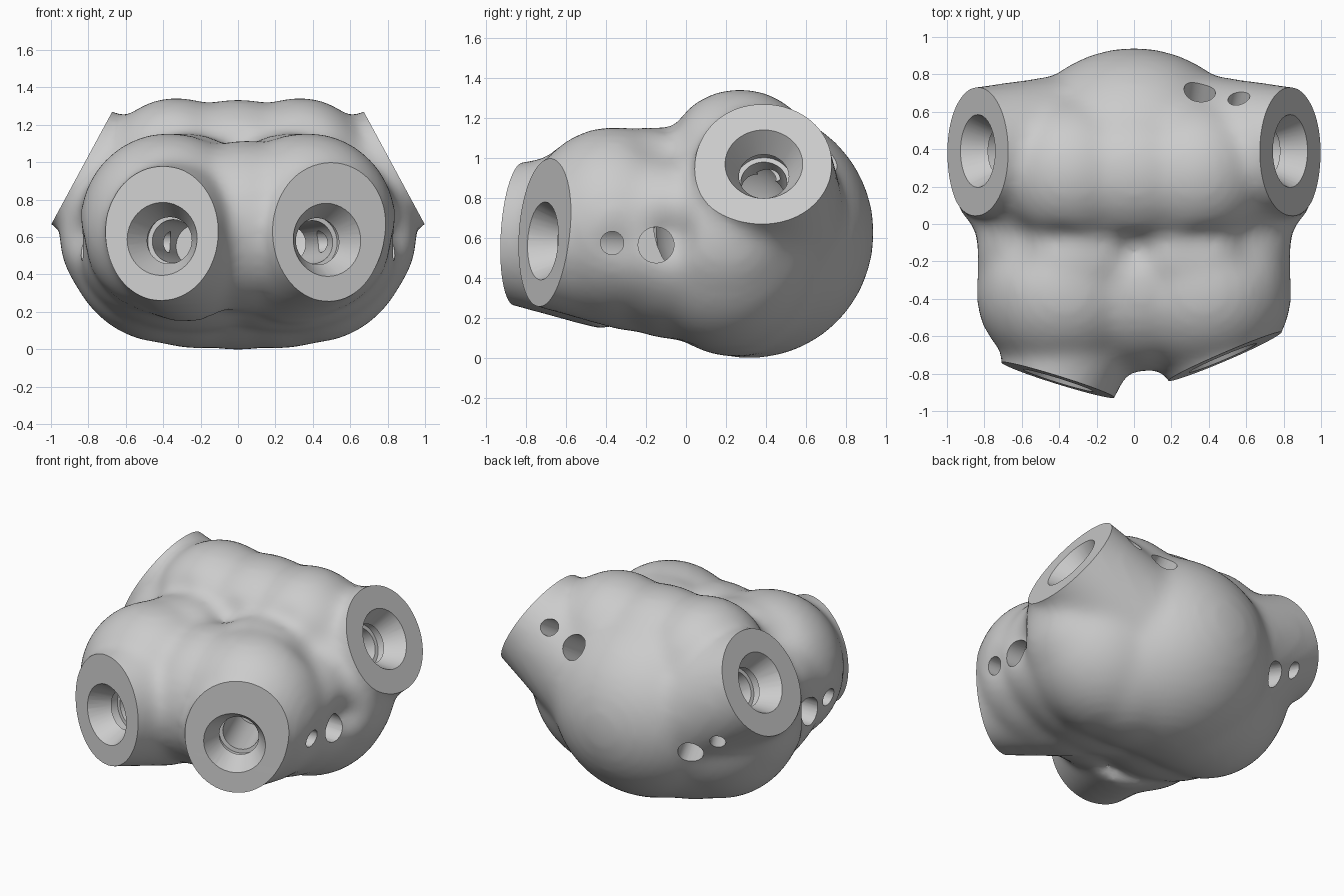
import bpy, bmesh, math
from mathutils import Vector, Matrix

old = bpy.data.objects.get("Cube")
if old:
    bpy.data.objects.remove(old, do_unlink=True)

grey = bpy.data.materials.new("light grey")
grey.use_nodes = True
colour = (0.6, 0.6, 0.6, 1)
grey.diffuse_color = colour
grey.node_tree.nodes["Principled BSDF"].inputs["Base Color"].default_value = colour


def ball(bm, centre, radii):
    m = Matrix.Translation(centre) @ Matrix.Diagonal((*radii, 1))
    bmesh.ops.create_uvsphere(bm, u_segments=32, v_segments=20, radius=1, matrix=m)


def tube(bm, start, end, r1, r2, stretch=1.0, sides=32):
    a, b = Vector(start), Vector(end)
    turn = (b - a).to_track_quat('Z', 'Y').to_matrix().to_4x4()
    m = Matrix.Translation((a + b) / 2) @ turn @ Matrix.Diagonal((1, stretch, 1, 1))
    bmesh.ops.create_cone(bm, cap_ends=True, segments=sides, radius1=r1, radius2=r2,
                          depth=(b - a).length, matrix=m)


def lathe(bm, origin, axis, profile, sides=40):
    turn = axis.to_track_quat('Z', 'Y')
    rings = []
    for depth, r in profile:
        angles = [math.tau * i / sides for i in range(sides)]
        rings.append([bm.verts.new(origin + turn @ Vector(
            (r * math.cos(a), r * math.sin(a), depth))) for a in angles])
    for lo, hi in zip(rings, rings[1:]):
        for i in range(sides):
            j = (i + 1) % sides
            bm.faces.new((lo[i], lo[j], hi[j], hi[i]))
    bm.faces.new(rings[0][::-1])
    bm.faces.new(rings[-1])


def make_object(name, bm):
    bmesh.ops.recalc_face_normals(bm, faces=bm.faces[:])
    mesh = bpy.data.meshes.new(name)
    bm.to_mesh(mesh)
    bm.free()
    obj = bpy.data.objects.new(name, mesh)
    bpy.context.collection.objects.link(obj)
    return obj


def bake(obj):
    bpy.context.view_layer.update()
    graph = bpy.context.evaluated_depsgraph_get()
    mesh = bpy.data.meshes.new_from_object(obj.evaluated_get(graph))
    obj.modifiers.clear()
    obj.data = mesh


def carve(obj, name, bm):
    cutter = make_object(name, bm)
    cutter.hide_render = True
    mod = obj.modifiers.new(name, 'BOOLEAN')
    mod.operation = 'DIFFERENCE'
    mod.solver = 'MANIFOLD'
    mod.object = cutter
    bake(obj)
    bpy.data.objects.remove(cutter, do_unlink=True)


# Ports: rim centre, outward direction, rim radius, vertical stretch, inner flare, bore drop
ports = [
    (Vector((0.475, -0.715, 0.615)), Vector((0.39, -0.92, 0.06)).normalized(), 0.305, 1.15, 1.32, 0.03),
    (Vector((-0.405, -0.835, 0.62)), Vector((-0.297, -0.955, 0.06)).normalized(), 0.305, 1.15, 1.32, 0.03),
    (Vector((0.835, 0.39, 0.97)), Vector((0.88, 0, 0.476)).normalized(), 0.345, 1.0, 1.18, 0),
    (Vector((-0.835, 0.39, 0.97)), Vector((-0.88, 0, 0.476)).normalized(), 0.345, 1.0, 1.18, 0),
]

# Rounded body masses: central ones, then mirrored pairs
bm = bmesh.new()
ball(bm, (0, 0.32, 0.625), (0.66, 0.625, 0.63))
ball(bm, (0, 0.27, 0.88), (0.5, 0.42, 0.46))
ball(bm, (0.04, -0.34, 0.66), (0.4, 0.45, 0.46))
for s in (-1, 1):
    # lower rear belly
    ball(bm, (s * 0.38, 0.2, 0.6), (0.55, 0.5, 0.57))
    ball(bm, (s * 0.22, 0.25, 0.56), (0.55, 0.5, 0.56))
    ball(bm, (s * 0.62, 0.2, 0.62), (0.34, 0.38, 0.41))
    # upper rear chamber
    ball(bm, (s * 0.33, 0.27, 0.9), (0.42, 0.42, 0.45))
    # waist
    ball(bm, (s * 0.25, -0.05, 0.55), (0.62, 0.46, 0.46))
    ball(bm, (s * 0.5, -0.1, 0.62), (0.38, 0.4, 0.42))
    ball(bm, (s * 0.3, -0.17, 0.7), (0.5, 0.36, 0.46))
    # front lobe
    ball(bm, (s * 0.37, -0.36, 0.67), (0.48, 0.46, 0.49))
    ball(bm, (s * 0.36, -0.42, 0.7), (0.4, 0.28, 0.45))
for centre, out, radius, stretch, flare, drop in ports:
    tube(bm, centre + out * 0.2, centre - out * 0.5, radius * 0.93, radius * flare, stretch)
body = make_object("body", bm)

# Fuse and soften the masses
fuse = body.modifiers.new("fuse", 'REMESH')
fuse.mode = 'VOXEL'
fuse.voxel_size = 0.03
soften = body.modifiers.new("soften", 'SMOOTH')
soften.factor = 0.5
soften.iterations = 26
bake(body)

bm = bmesh.new()
bm.from_mesh(body.data)
bm.normal_update()

# Shallow hollows beside the side holes, and the crease behind the front lobes
dents = [((0, -0.13, 1.14), 0.03, 0.09)]
for s in (-1, 1):
    dents += [((s * 0.88, -0.1, 0.62), 0.07, 0.12),
              ((s * 0.84, -0.35, 0.57), 0.02, 0.1),
              ((s * 0.38, -0.03, 1.12), 0.025, 0.1),
              ((s * 0.6, -0.12, 1.03), 0.03, 0.13)]
for where, depth, reach in dents:
    for v in bm.verts:
        d = (v.co - Vector(where)).length / reach
        if d < 3:
            v.co -= v.normal * depth * math.exp(-d * d)

# Slice each port flat and cap it
for centre, out, radius, stretch, flare, drop in ports:
    bmesh.ops.bisect_plane(bm, geom=bm.verts[:] + bm.edges[:] + bm.faces[:], dist=0.0001,
                           plane_co=centre, plane_no=out, clear_outer=True)
    rim = [e for e in bm.edges if e.is_boundary]
    bmesh.ops.holes_fill(bm, edges=rim, sides=0)
bmesh.ops.triangulate(bm, faces=bm.faces[:])
bmesh.ops.recalc_face_normals(bm, faces=bm.faces[:])
bm.to_mesh(body.data)
bm.free()

# Inner chambers, with a wall left between them
bm = bmesh.new()
for s in (-1, 1):
    ball(bm, (s * 0.32, 0.2, 0.68), (0.29, 0.38, 0.38))
carve(body, "chamber_cutter", bm)

# Countersunk, stepped port bores
bore_profile = [(-0.03, 0.211), (0.13, 0.125), (0.131, 0.14),
                (0.19, 0.14), (0.191, 0.115), (0.62, 0.115)]
bm = bmesh.new()
for centre, out, radius, stretch, flare, drop in ports:
    lathe(bm, centre - Vector((0, 0, drop)), -out, bore_profile)
carve(body, "bore_cutter", bm)

# Small holes through the sides and back
small_holes = [  # point near the surface, outward direction, radius
    ((0.35, 0.7, 1.01), (0.1, 0.8, 0.5), 0.085),
    ((0.56, 0.67, 1.08), (0.2, 0.8, 0.5), 0.055),
    ((-0.485, 0.6, 0.55), (-0.4, 0.9, -0.1), 0.08),
    ((-0.652, 0.57, 0.647), (-0.5, 0.85, 0), 0.05),
]
bm = bmesh.new()
for s in (-1, 1):
    tube(bm, (s * 1.2, -0.15, 0.565), (s * 0.4, -0.15, 0.565), 0.09, 0.09)
    tube(bm, (s * 1.2, -0.37, 0.575), (s * 0.36, -0.37, 0.575), 0.058, 0.058)
for point, way, radius in small_holes:
    p, w = Vector(point), Vector(way).normalized()
    tube(bm, p + w * 0.3, p - w * 0.35, radius, radius)
carve(body, "small_hole_cutter", bm)

# Finish: colour, seat on the ground, smooth shading with crisp rims
body.data.materials.clear()
body.data.materials.append(grey)
low = min(v.co.z for v in body.data.vertices)
body.data.transform(Matrix.Translation((0, 0, -low)))
bpy.ops.object.select_all(action='DESELECT')
body.select_set(True)
bpy.context.view_layer.objects.active = body
bpy.ops.object.shade_smooth_by_angle(angle=math.radians(35))
